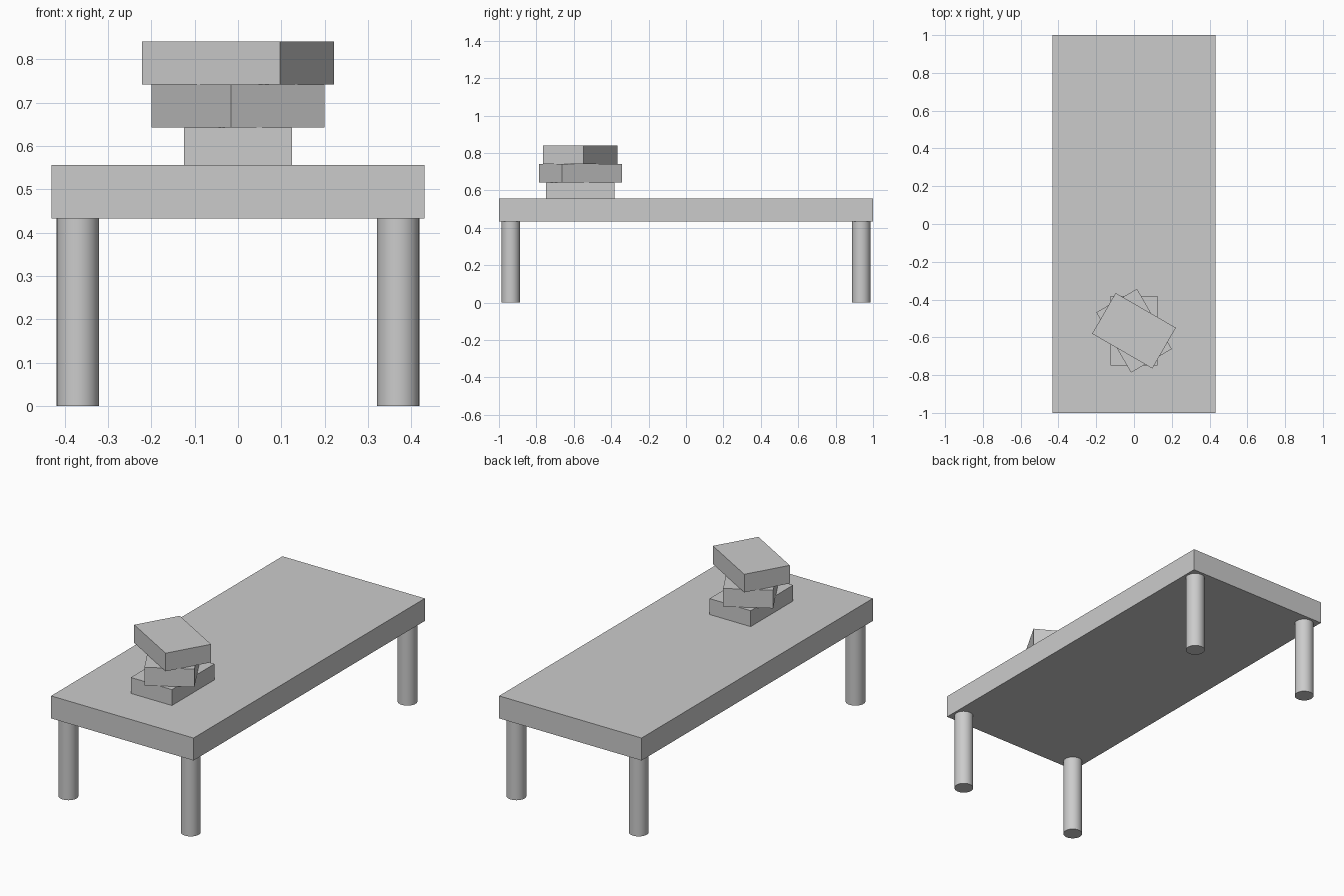
import bpy
import math

if "Cube" in bpy.data.objects:
    bpy.data.objects.remove(bpy.data.objects["Cube"], do_unlink=True)

# One plain grey for everything
grey = bpy.data.materials.new("plain_grey")
grey.use_nodes = True
colour = (0.6, 0.6, 0.6, 1)
grey.diffuse_color = colour
grey.node_tree.nodes["Principled BSDF"].inputs["Base Color"].default_value = colour


def box(name, centre, size, turn=0):
    bpy.ops.mesh.primitive_cube_add(size=1, location=centre, rotation=(0, 0, math.radians(turn)))
    obj = bpy.context.object
    obj.name = name
    obj.scale = size
    bpy.ops.object.transform_apply(location=False, rotation=False, scale=True)
    obj.data.materials.append(grey)
    return obj


def leg(name, x, y, radius, height):
    bpy.ops.mesh.primitive_cylinder_add(vertices=32, radius=radius, depth=height,
                                        location=(x, y, height / 2))
    obj = bpy.context.object
    obj.name = name
    obj.data.materials.append(grey)
    bpy.ops.object.shade_smooth_by_angle(angle=math.radians(40))
    return obj


# Table top
under, top = 0.433, 0.556
box("table_top", (0, 0, (under + top) / 2), (0.862, 2, top - under))

# Four round legs
for end, y in (("front", -0.937), ("back", 0.937)):
    for side, x in (("right", -0.37), ("left", 0.37)):
        leg(f"{end}_{side}_leg", x, y, 0.049, under)

# Stack of three books, each turned further than the one below
levels = (top, 0.643, 0.742, 0.841)
for i, name in enumerate(("bottom_book", "middle_book", "top_book")):
    low, high = levels[i], levels[i + 1]
    box(name, (0, -0.565, (low + high) / 2), (0.249, 0.368, high - low), turn=30 * i)
